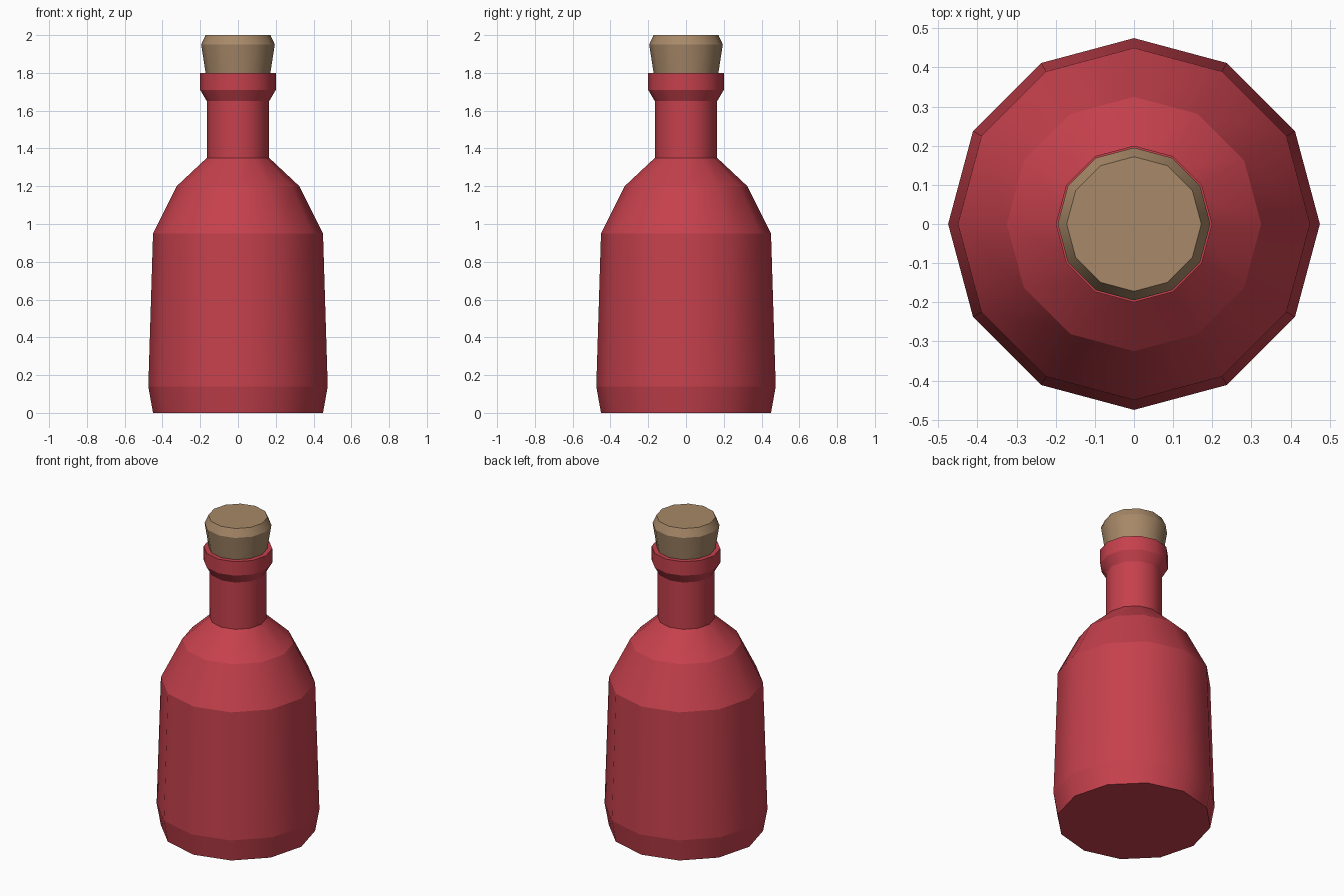
import bpy, bmesh, math

cube = bpy.data.objects.get("Cube")
if cube:
    bpy.data.objects.remove(cube, do_unlink=True)

SIDES = 12


def material(name, rgb):
    m = bpy.data.materials.new(name)
    m.use_nodes = True
    m.diffuse_color = (*rgb, 1)
    m.node_tree.nodes["Principled BSDF"].inputs["Base Color"].default_value = (*rgb, 1)
    return m


def turned(name, profile, mat):
    """Closed lathe of (radius, height) points: smooth around, crisp at each ring."""
    bm = bmesh.new()
    rings = []
    for r, z in profile:
        rings.append([bm.verts.new((r * math.cos(a), r * math.sin(a), z))
                      for a in (math.tau * i / SIDES for i in range(SIDES))])
    for low, high in zip(rings, rings[1:]):
        for i in range(SIDES):
            j = (i + 1) % SIDES
            bm.faces.new((low[i], low[j], high[j], high[i])).smooth = True
    bm.faces.new(rings[0][::-1])
    bm.faces.new(rings[-1])
    # Ring edges are level, edges along the profile are not
    for e in bm.edges:
        e.smooth = abs(e.verts[0].co.z - e.verts[1].co.z) > 1e-5
    mesh = bpy.data.meshes.new(name)
    bm.to_mesh(mesh)
    bm.free()
    mesh.materials.append(mat)
    obj = bpy.data.objects.new(name, mesh)
    bpy.context.collection.objects.link(obj)
    return obj


red = material("red glass", (0.56, 0.052, 0.073))
tan = material("cork tan", (0.39, 0.25, 0.14))

# Bottle: foot, body, shoulders, neck and flared lip
turned("bottle", [(0.45, 0), (0.475, 0.14), (0.45, 0.95), (0.325, 1.2),
                  (0.165, 1.35), (0.165, 1.65), (0.2, 1.71), (0.2, 1.8)], red)

# Tapered stopper with a bevelled top, seated in the neck
turned("cork", [(0.165, 1.76), (0.195, 1.95), (0.172, 2.0)], tan)
